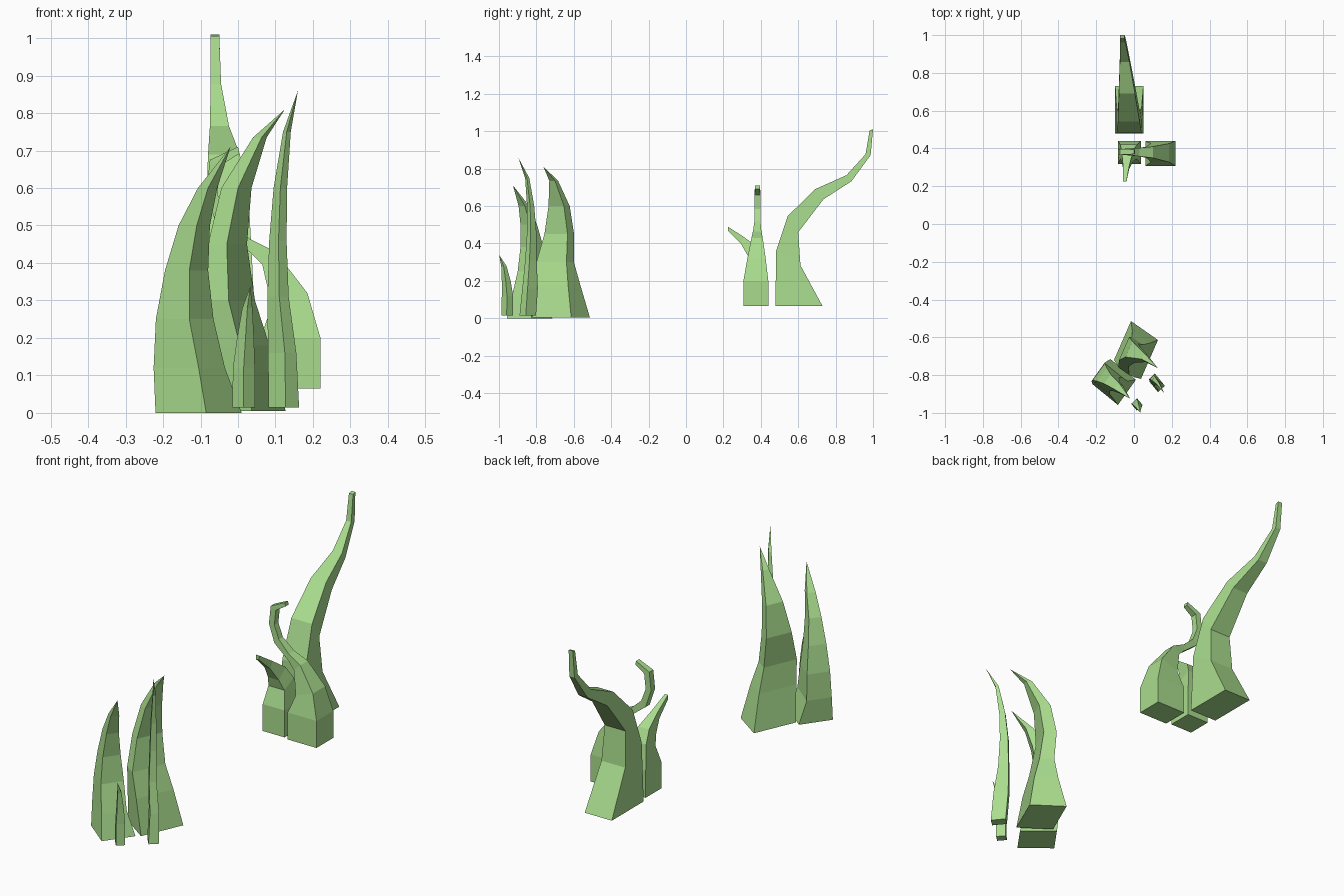
import bpy, bmesh

green = bpy.data.materials.new("leaf_green")
green.diffuse_color = (0.40, 0.72, 0.27, 1)


def loft(name, rings):
    """Skin four-cornered rings into a closed flat-shaded blade."""
    bm = bmesh.new()
    loops = [[bm.verts.new(p) for p in ring] for ring in rings]
    for a, b in zip(loops, loops[1:]):
        for i in range(4):
            j = (i + 1) % 4
            bm.faces.new((a[i], a[j], b[j], b[i]))
    bm.faces.new(loops[0][::-1])
    bm.faces.new(loops[-1])
    bmesh.ops.remove_doubles(bm, verts=bm.verts[:], dist=0.0005)
    bmesh.ops.recalc_face_normals(bm, faces=bm.faces[:])
    mesh = bpy.data.meshes.new(name)
    bm.to_mesh(mesh)
    bm.free()
    mesh.materials.append(green)
    obj = bpy.data.objects.new(name, mesh)
    bpy.context.collection.objects.link(obj)


def grass(name, left, right, levels):
    """Pointed blade: level = front corner x, y, z, left scale, right scale."""
    rings = []
    for x, y, z, a, b in levels:
        lx, ly, rx, ry = left[0] * a, left[1] * a, right[0] * b, right[1] * b
        rings.append([(x, y, z), (x + rx, y + ry, z),
                      (x + lx + rx, y + ly + ry, z), (x + lx, y + ly, z)])
    loft(name, rings)


def stem(name, plane, levels):
    """Bent stem: level = two profile points (u, z) and a side-to-side range."""
    rings = []
    for u1, z1, u2, z2, s1, s2 in levels:
        pts = [(u1, z1, s1), (u2, z2, s1), (u2, z2, s2), (u1, z1, s2)]
        rings.append([(u, s, z) if plane == "xz" else (s, u, z) for u, z, s in pts])
    loft(name, rings)


# Front clump: four pointed blades
grass("wide_blade_left", (-.135, .11), (.095, .133), [
    (-.085, -.958, 0, 1, 1), (-.105, -.93, .12, .89, .74),
    (-.13, -.90, .25, .66, .68), (-.13, -.885, .38, .48, .53),
    (-.11, -.885, .5, .36, .37), (-.08, -.895, .6, .2, .26),
    (-.02, -.925, .71, 0, 0)])
grass("wide_blade_right", (-.143, .10), (.09, .206), [
    (.037, -.82, .005, 1, 1), (.005, -.812, .18, .65, .88),
    (-.025, -.80, .30, .4, .78), (-.03, -.757, .45, .35, .6),
    (0, -.735, .60, .31, .4), (.063, -.731, .735, .16, .15),
    (.125, -.762, .81, 0, 0)])
grass("short_blade", (-.03, .035), (.03, .028), [
    (.015, -.987, .015, 1, 1), (.015, -.985, .12, .95, 1),
    (.02, -.985, .20, .75, .75), (.025, -.988, .28, .45, .45),
    (.033, -.999, .338, 0, 0)])
grass("thin_tall_blade", (-.045, .055), (.036, .033), [
    (.127, -.89, .015, 1, 1), (.125, -.875, .16, 1, .85),
    (.11, -.86, .31, .7, .7), (.108, -.85, .46, .55, .6),
    (.113, -.85, .60, .4, .5), (.13, -.86, .75, .22, .3),
    (.16, -.897, .86, 0, 0)])

# Back clump: three bent stems with blunt tips
stem("tall_stem", "yz", [
    (.478, .065, .73, .065, -.10, .05), (.482, .36, .612, .283, -.092, .04),
    (.543, .545, .60, .46, -.085, .03), (.69, .69, .735, .636, -.08, .005),
    (.858, .765, .885, .733, -.075, -.024), (.96, .877, .987, .872, -.073, -.045),
    (.982, 1.005, 1.0, 1.01, -.073, -.05)])
stem("curled_stem", "xz", [
    (.06, .065, .22, .065, .307, .44), (.06, .20, .22, .20, .307, .44),
    (.09, .285, .185, .32, .328, .426), (.065, .395, .10, .43, .35, .41),
    (.03, .43, .03, .465, .358, .403), (-.055, .495, -.03, .52, .366, .398),
    (-.085, .585, -.055, .585, .366, .398), (-.075, .675, -.047, .66, .366, .398),
    (0, .71, .004, .692, .37, .395)])
stem("short_stem", "yz", [
    (.317, .065, .44, .065, -.085, .036), (.317, .20, .44, .20, -.085, .036),
    (.345, .285, .42, .32, -.073, .015), (.33, .335, .385, .38, -.065, -.005),
    (.293, .40, .308, .435, -.058, -.025), (.224, .468, .224, .49, -.057, -.04)])
